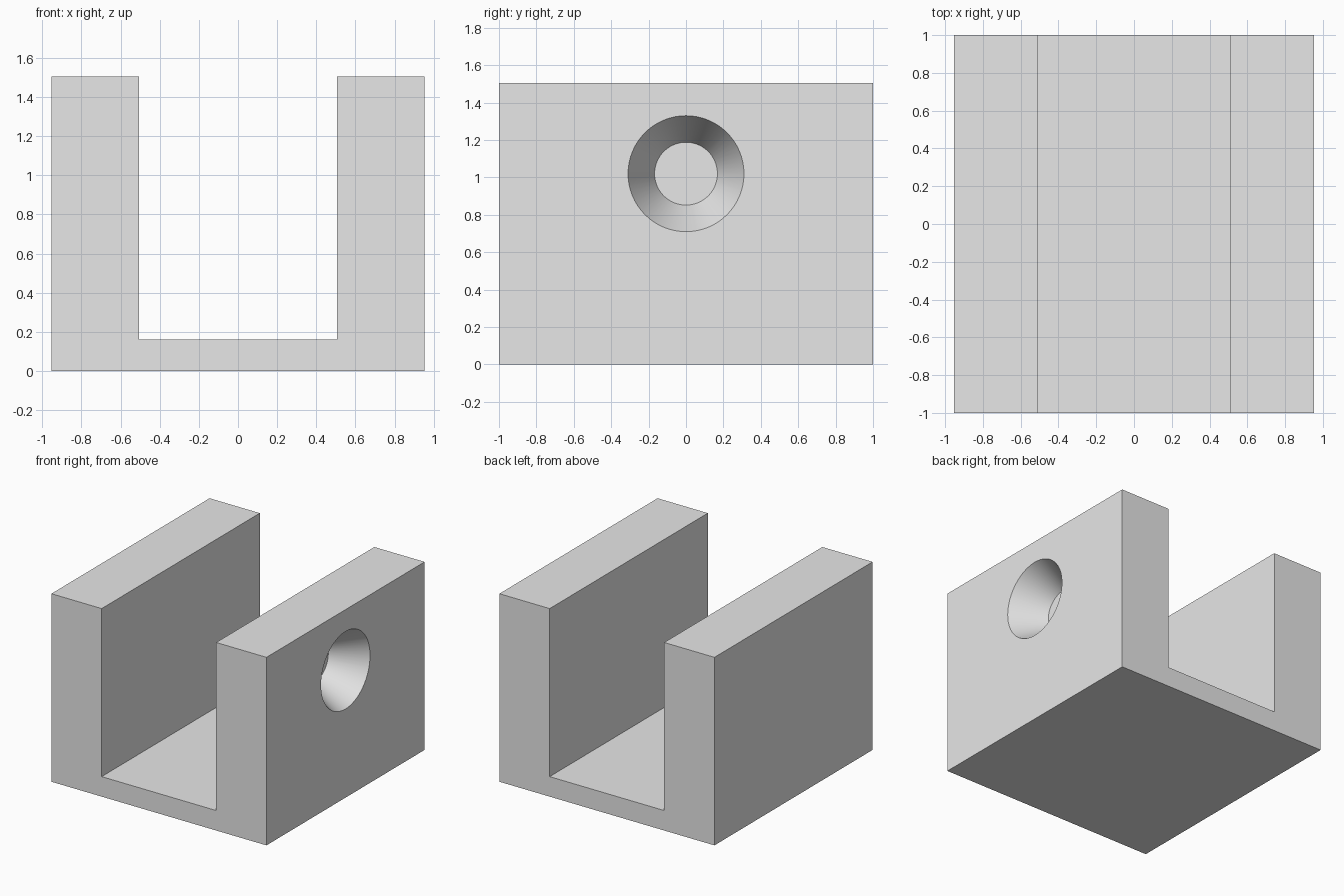
import bpy, bmesh, math
from mathutils import Matrix

if "Cube" in bpy.data.objects:
    bpy.data.objects.remove(bpy.data.objects["Cube"], do_unlink=True)

HALF_W, HALF_SLOT, HALF_L = 0.952, 0.507, 1.0
HEIGHT, FLOOR, BORE_Z = 1.505, 0.16, 1.02
BORE_R, SINK_R, SINK_DEPTH = 0.168, 0.31, 0.27
HEX_R, HEX_DEPTH = 0.35, 0.2
OVER = 0.05  # how far cutters poke out of the walls

grey = bpy.data.materials.new("plain grey")
grey.use_nodes = True
colour = (0.8, 0.8, 0.8, 1)
grey.diffuse_color = colour
grey.node_tree.nodes["Principled BSDF"].inputs["Base Color"].default_value = colour


def add_object(name, bm):
    bmesh.ops.recalc_face_normals(bm, faces=bm.faces)
    mesh = bpy.data.meshes.new(name)
    bm.to_mesh(mesh)
    bm.free()
    mesh.materials.append(grey)
    obj = bpy.data.objects.new(name, mesh)
    bpy.context.collection.objects.link(obj)
    return obj


def x_cutter(name, x0, r0, x1, r1, sides):
    """Round or faceted cutter along x from x0 to x1, one corner pointing up."""
    bm = bmesh.new()
    bmesh.ops.create_cone(bm, cap_ends=True, segments=sides,
                          radius1=r0, radius2=r1, depth=x1 - x0)
    corner = max((v.co for v in bm.verts), key=lambda c: c.x)
    spin = Matrix.Rotation(math.pi - math.atan2(corner.y, corner.x), 4, "Z")
    place = Matrix.Translation(((x0 + x1) / 2, 0, BORE_Z))
    bm.transform(place @ Matrix.Rotation(math.pi / 2, 4, "Y") @ spin)
    obj = add_object(name, bm)
    obj.hide_render = True
    return obj


# U-shaped bracket: half profile mirrored, then extruded along y
half = [(HALF_W, 0), (HALF_W, HEIGHT), (HALF_SLOT, HEIGHT), (HALF_SLOT, FLOOR)]
profile = half + [(-x, z) for x, z in reversed(half)]
bm = bmesh.new()
face = bm.faces.new([bm.verts.new((x, -HALF_L, z)) for x, z in profile])
side = bmesh.ops.extrude_face_region(bm, geom=[face])
bmesh.ops.translate(bm, vec=(0, 2 * HALF_L, 0),
                    verts=[g for g in side["geom"] if isinstance(g, bmesh.types.BMVert)])
bracket = add_object("clevis_bracket", bm)

# Cross bore, conical countersink on the left wall, nut pocket on the right wall
slope = (SINK_R - BORE_R) / SINK_DEPTH
cutters = [
    x_cutter("bore_cutter", -HALF_W - OVER, BORE_R, HALF_W + OVER, BORE_R, 64),
    x_cutter("countersink_cutter", HALF_W - SINK_DEPTH, BORE_R,
             HALF_W + OVER, SINK_R + slope * OVER, 64),
    x_cutter("nut_pocket_cutter", -HALF_W - OVER, HEX_R,
             -HALF_W + HEX_DEPTH, HEX_R, 6),
]
bpy.ops.object.select_all(action="DESELECT")
bpy.context.view_layer.objects.active = bracket
bracket.select_set(True)
for cutter in cutters:
    cut = bracket.modifiers.new(cutter.name, "BOOLEAN")
    cut.operation, cut.solver, cut.object = "DIFFERENCE", "EXACT", cutter
    bpy.ops.object.modifier_apply(modifier=cut.name)
    bpy.data.objects.remove(cutter, do_unlink=True)

# Smooth hole walls, crisp machined edges
bpy.ops.object.shade_smooth_by_angle(angle=math.radians(20))
